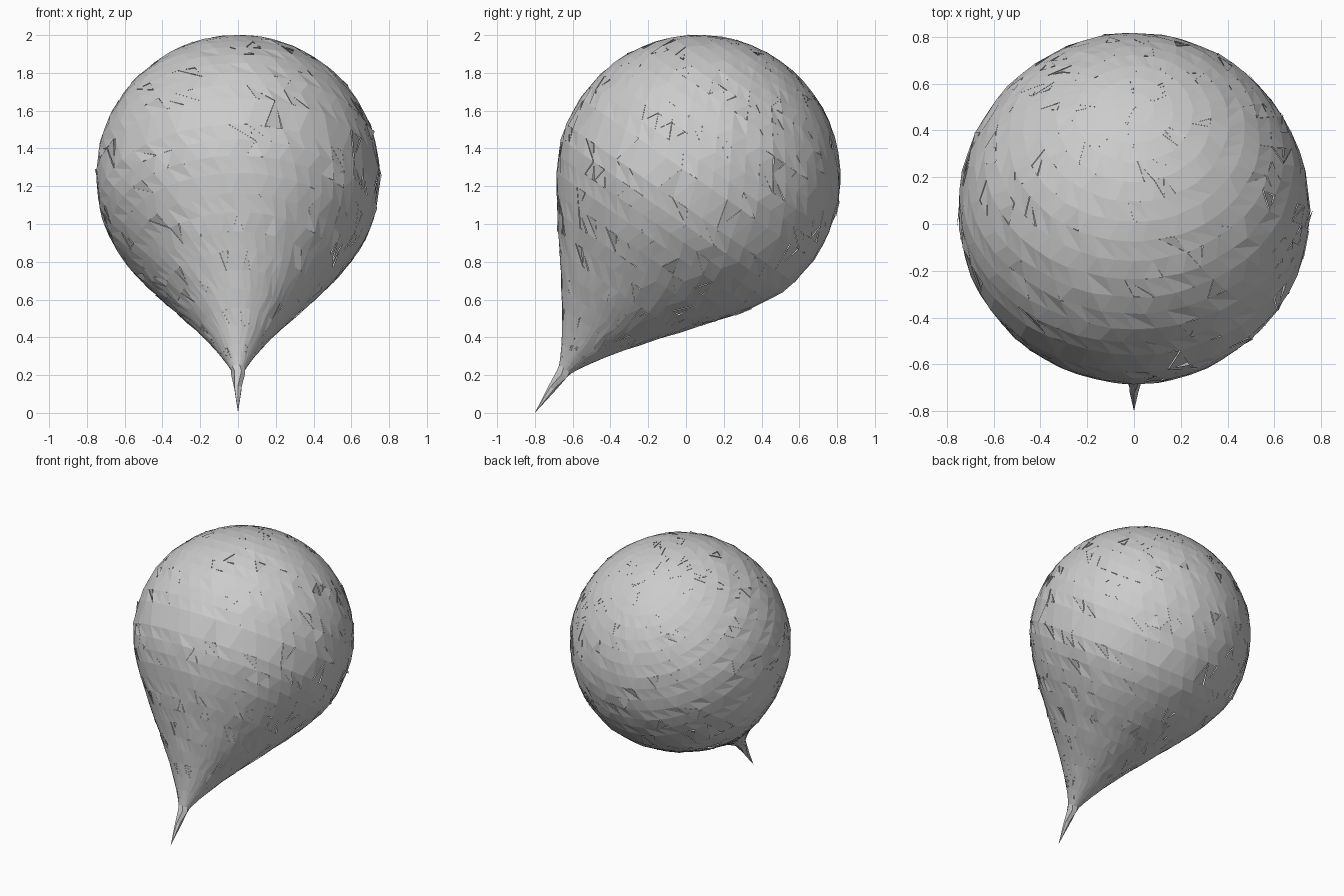
import bpy, bmesh, math, random
from mathutils import Vector, Matrix

if "Cube" in bpy.data.objects:
    bpy.data.objects.remove(bpy.data.objects["Cube"])

random.seed(4)
CENTRE = Vector((0, 0.066, 1.249))
TIP = Vector((0, -0.80, 0.0))
AXIS = (TIP - CENTRE).normalized()
SIDE = Vector((1, 0, 0))
UP = AXIS.cross(SIDE)
R = 0.752
SEGS = 48


def place(along, radius, ang):
    return CENTRE + AXIS * along + (SIDE * math.cos(ang) + UP * math.sin(ang)) * radius


def lathe(bm, profile, segs, jitter):
    # revolve (along, radius) pairs about the tilted axis; closed by points at both ends
    rings = []
    for i, (a, r) in enumerate(profile):
        if r == 0:
            rings.append([bm.verts.new(place(a, 0, 0))])
            continue
        row = []
        for k in range(segs):
            ang = 2 * math.pi * (k + 0.5 * (i % 2)) / segs
            j = random.uniform(-jitter, jitter) * min(1, r * 3)
            row.append(bm.verts.new(place(a, r + j, ang)))
        rings.append(row)
    for lo, hi in zip(rings, rings[1:]):
        for k in range(segs):
            n = (k + 1) % segs
            if len(lo) == 1:
                bm.faces.new((lo[0], hi[k], hi[n]))
            elif len(hi) == 1:
                bm.faces.new((lo[k], hi[0], lo[n]))
            else:
                bm.faces.new((lo[k], hi[k], hi[n], lo[n]))
    bmesh.ops.recalc_face_normals(bm, faces=bm.faces)


def finish(bm, name):
    me = bpy.data.meshes.new(name)
    bm.to_mesh(me)
    bm.free()
    ob = bpy.data.objects.new(name, me)
    bpy.context.collection.objects.link(ob)
    return ob


# Balloon body: round dome blending into a tapering neck
dome = [(-R * math.cos(t), R * math.sin(t))
        for t in [math.radians(6.5 * i) for i in range(1, 15)]]
neck = [(0.17, 0.735), (0.25, 0.71), (0.33, 0.673), (0.41, 0.627), (0.5, 0.567),
        (0.58, 0.508), (0.66, 0.445), (0.74, 0.383), (0.82, 0.32), (0.9, 0.258),
        (0.98, 0.198), (1.06, 0.143), (1.14, 0.092), (1.2, 0.058), (1.25, 0.033), (1.27, 0)]
bm = bmesh.new()
lathe(bm, [(-R, 0)] + dome + neck, SEGS, 0.004)
bmesh.ops.triangulate(bm, faces=bm.faces, quad_method='ALTERNATE')

# Cracked skin: some facets break loose and tilt slightly
loose = random.sample(list(bm.faces), len(bm.faces) // 9)
for f in loose:
    new = bmesh.ops.split(bm, geom=[f])["geom"]
    face = next(g for g in new if isinstance(g, bmesh.types.BMFace))
    face.normal_update()
    turn = Matrix.Rotation(random.uniform(-0.2, 0.2), 3,
                           (face.verts[0].co - face.verts[1].co).normalized())
    bmesh.ops.rotate(bm, verts=face.verts, cent=face.calc_center_median(), matrix=turn)
finish(bm, "balloon_body")

# Pointed tail below the neck
bm = bmesh.new()
lathe(bm, [(1.17, 0), (1.21, 0.045), (1.27, 0.037), (1.36, 0.022),
           ((TIP - CENTRE).length, 0)], 6, 0.0)
finish(bm, "tail_spike")
